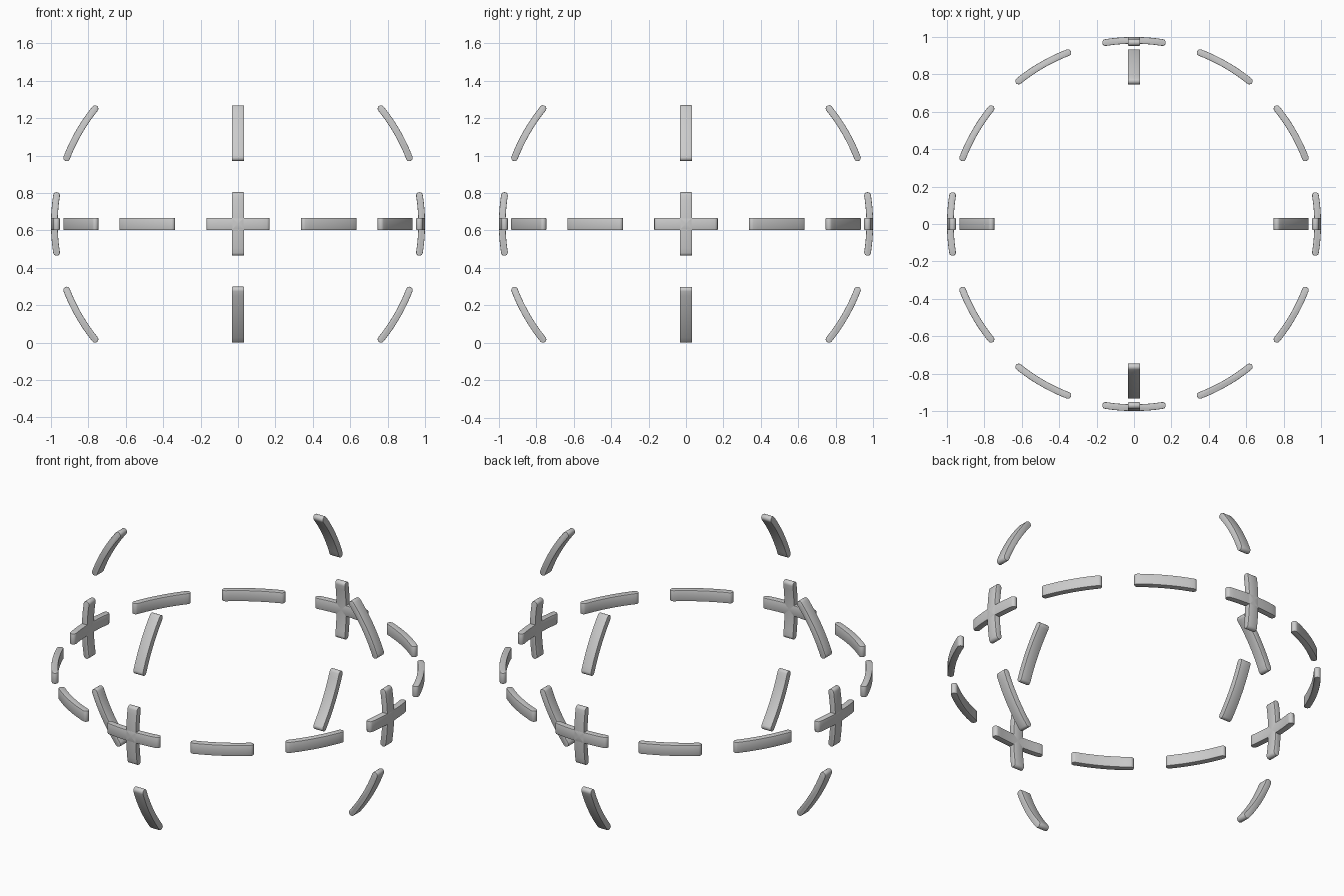
import bpy, bmesh
from math import sin, cos, pi, radians
from mathutils import Matrix, Vector

if "Cube" in bpy.data.objects:
    bpy.data.objects.remove(bpy.data.objects["Cube"])

R, T, W = 0.982, 0.018, 0.064      # mid radius, half thickness, ribbon width
HALF = radians(8.9)                # half angle between end-cap centres
CZ = R * sin(radians(30) + HALF) + T   # centre height of the sphere


def dash_mesh():
    """Curved bar with rounded ends, centred on +X and lying in the XY plane."""
    pts, n, c = [], 12, 8
    for i in range(n + 1):                       # outer arc
        a = -HALF + 2 * HALF * i / n
        pts.append(((R + T) * cos(a), (R + T) * sin(a)))
    for i in range(1, c):                        # first end cap
        a = HALF + pi * i / c
        pts.append((R * cos(HALF) + T * cos(a), R * sin(HALF) + T * sin(a)))
    for i in range(n + 1):                       # inner arc
        a = HALF - 2 * HALF * i / n
        pts.append(((R - T) * cos(a), (R - T) * sin(a)))
    for i in range(1, c):                        # second end cap
        a = -HALF + pi + pi * i / c
        pts.append((R * cos(HALF) + T * cos(a), -R * sin(HALF) + T * sin(a)))
    bm = bmesh.new()
    face = bm.faces.new([bm.verts.new((x, y, -W / 2)) for x, y in pts])
    ext = bmesh.ops.extrude_face_region(bm, geom=[face])
    top = [v for v in ext["geom"] if isinstance(v, bmesh.types.BMVert)]
    bmesh.ops.translate(bm, verts=top, vec=Vector((0, 0, W)))
    bmesh.ops.recalc_face_normals(bm, faces=bm.faces)
    # soften the long rims slightly
    rims = [e for e in bm.edges if abs(e.verts[0].co.z - e.verts[1].co.z) < 1e-6]
    bmesh.ops.bevel(bm, geom=rims, offset=0.003, segments=2, profile=0.5, affect='EDGES')
    me = bpy.data.meshes.new("dash")
    bm.to_mesh(me)
    bm.free()
    return me


mesh = dash_mesh()


def place(name, rot):
    ob = bpy.data.objects.new(name, mesh)
    ob.matrix_world = Matrix.Translation((0, 0, CZ)) @ rot
    bpy.context.collection.objects.link(ob)
    return ob


# Equator ring of twelve dashes
for k in range(12):
    dash = place(f"equator_dash_{k}", Matrix.Rotation(radians(30 * k), 4, 'Z'))

# Upright dashes on four meridians: below, crossing and above the equator
upright = Matrix.Rotation(radians(90), 4, 'X')
for k in range(4):
    turn = Matrix.Rotation(radians(90 * k), 4, 'Z')
    for label, elev in (("lower", -30), ("cross", 0), ("upper", 30)):
        tilt = Matrix.Rotation(radians(-elev), 4, 'Y')
        place(f"{label}_meridian_dash_{k}", turn @ tilt @ upright)

# Smooth curved surfaces, keep rims crisp (mesh data is shared)
bpy.context.view_layer.objects.active = dash
dash.select_set(True)
bpy.ops.object.shade_smooth_by_angle(angle=radians(40))
